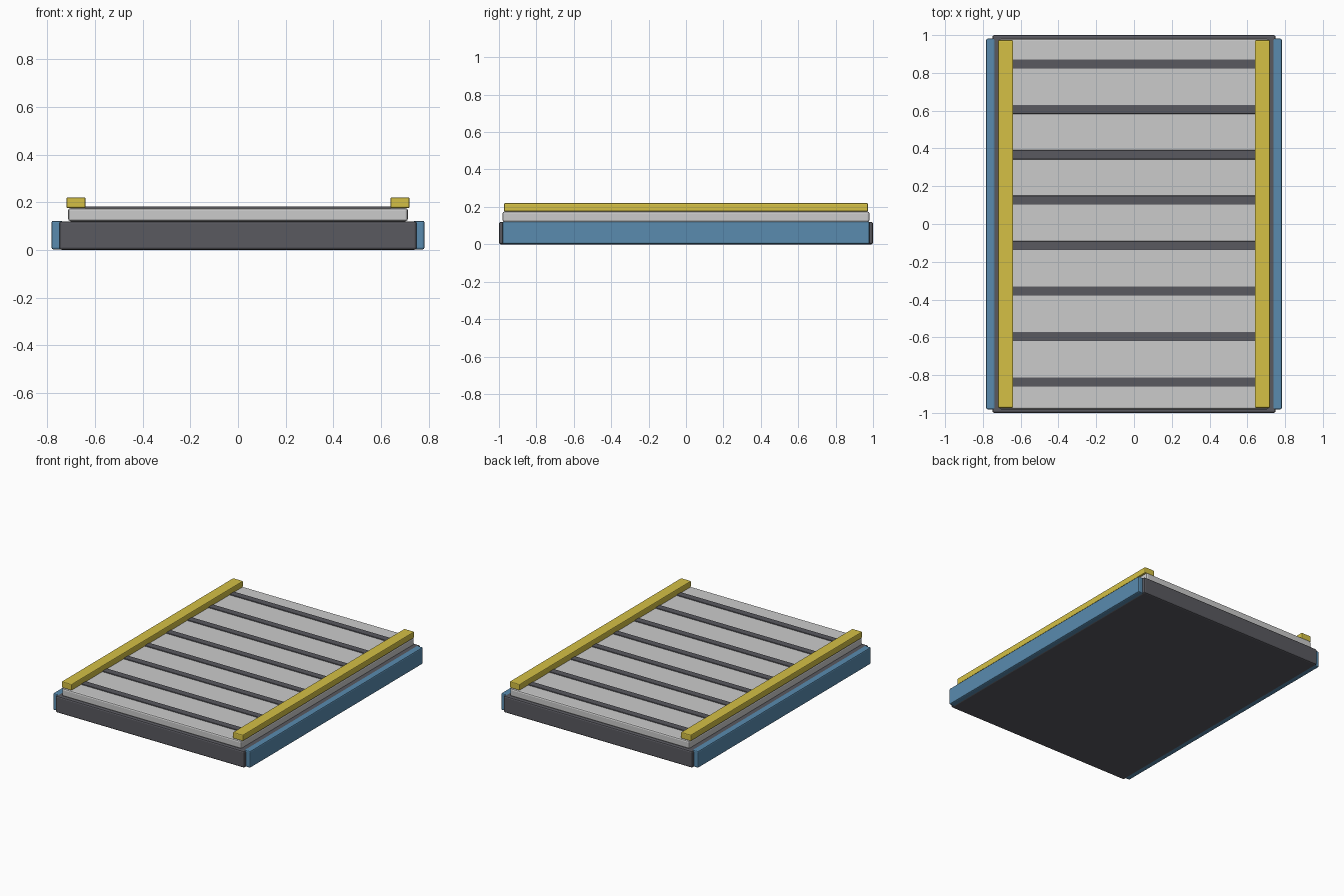
import bpy

if "Cube" in bpy.data.objects:
    bpy.data.objects.remove(bpy.data.objects["Cube"])


def material(name, color):
    m = bpy.data.materials.new(name)
    m.diffuse_color = color
    m.use_nodes = True
    m.node_tree.nodes["Principled BSDF"].inputs["Base Color"].default_value = m.diffuse_color
    return m


dark = material("dark_grey", (0.10, 0.10, 0.115, 1))
light = material("light_grey", (0.56, 0.56, 0.59, 1))
blue = material("blue", (0.10, 0.26, 0.43, 1))
yellow = material("yellow", (0.66, 0.53, 0.06, 1))


def box(name, x, y, z, mat, bevel):
    """Bevelled box from (min, max) ranges."""
    lo, hi = zip(x, y, z)
    bpy.ops.mesh.primitive_cube_add(
        size=1, location=[(a + b) / 2 for a, b in zip(lo, hi)])
    o = bpy.context.object
    o.name = name
    o.scale = [b - a for a, b in zip(lo, hi)]
    bpy.ops.object.transform_apply(location=False, rotation=False, scale=True)
    o.data.materials.append(mat)
    mod = o.modifiers.new("bevel", 'BEVEL')
    mod.width = bevel
    mod.segments = 2
    return o


# Base slab and raised deck
box("base", (-0.75, 0.75), (-1, 1), (0, 0.12), dark, 0.01)
box("deck", (-0.713, 0.713), (-0.981, 0.981), (0.12, 0.175), light, 0.01)

# Cross strips on the deck
for i in range(8):
    y = -0.836 + i * 0.2405
    box(f"cross_strip_{i + 1}", (-0.675, 0.675), (y - 0.024, y + 0.024),
        (0.166, 0.182), dark, 0.003)

# Side skirts and top rails
for side, s in (("left", -1), ("right", 1)):
    box(f"{side}_side_skirt", sorted((s * 0.735, s * 0.783)), (-0.981, 0.981),
        (0.002, 0.122), blue, 0.008)
    box(f"{side}_top_rail", sorted((s * 0.64, s * 0.72)), (-0.973, 0.973),
        (0.175, 0.22), yellow, 0.006)
